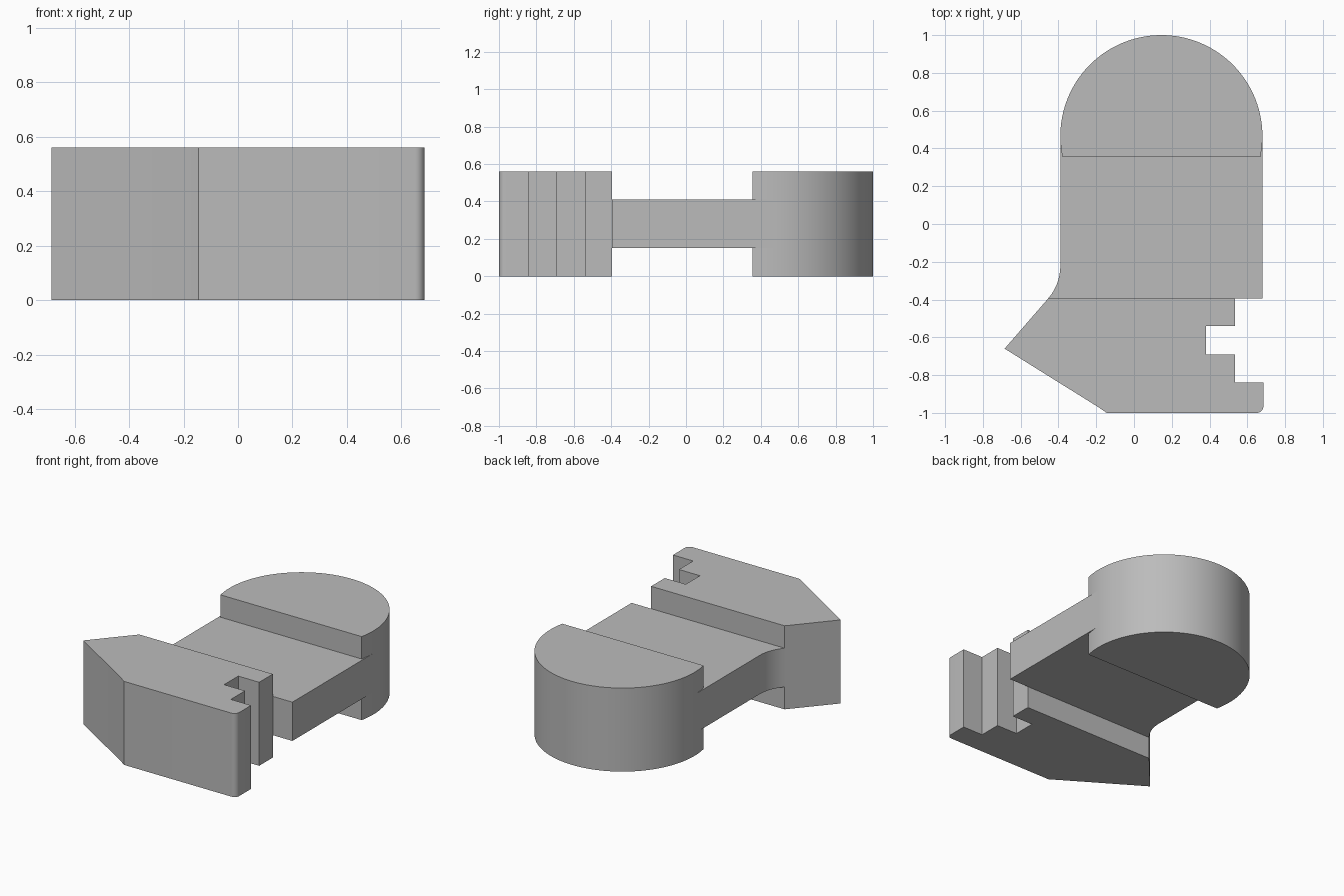
import bpy
import bmesh
from math import cos, sin, radians, sqrt, asin, degrees

cube = bpy.data.objects.get("Cube")
if cube:
    bpy.data.objects.remove(cube, do_unlink=True)

HEIGHT = 0.56
GREY = (0.5, 0.5, 0.5, 1)
mat = bpy.data.materials.new("plain grey")
mat.use_nodes = True
mat.diffuse_color = GREY
mat.node_tree.nodes["Principled BSDF"].inputs["Base Color"].default_value = GREY


def arc(cx, cy, r, start, end, steps):
    """Points on an arc, angles in degrees."""
    angles = [radians(start + (end - start) * i / steps) for i in range(steps + 1)]
    return [(cx + r * cos(a), cy + r * sin(a)) for a in angles]


def slab(name, outline, bottom, top):
    """Extrude a plan outline between two heights."""
    bm = bmesh.new()
    base = bm.faces.new([bm.verts.new((x, y, bottom)) for x, y in outline])
    ext = bmesh.ops.extrude_face_region(bm, geom=[base])
    verts = [v for v in ext["geom"] if isinstance(v, bmesh.types.BMVert)]
    bmesh.ops.translate(bm, verts=verts, vec=(0, 0, top - bottom))
    bmesh.ops.recalc_face_normals(bm, faces=bm.faces)
    mesh = bpy.data.meshes.new(name)
    bm.to_mesh(mesh)
    bm.free()
    mesh.materials.append(mat)
    obj = bpy.data.objects.new(name, mesh)
    bpy.context.collection.objects.link(obj)
    bpy.ops.object.select_all(action="DESELECT")
    obj.select_set(True)
    bpy.context.view_layer.objects.active = obj
    bpy.ops.object.shade_smooth_by_angle(angle=radians(25))
    return obj


# Round end: a disc with its front cut off flat
cx, cy, r, cut = 0.145, 0.465, 0.535, 0.355
dip = degrees(asin((cy - cut) / r))
slab("round_end", arc(cx, cy, r, -dip, 180 + dip, 96), 0, HEIGHT)

# Thinner web with a fillet running out into the head
neck = -0.395
fillet = arc(-0.655, -0.221, 0.265, 0, -41, 12)
slab("web", [(cx + r, neck), (cx + r, cy), (cx - r, cy)] + fillet, 0.15, 0.41)

# Head with a pointed side and a stepped, notched side
head = [(fillet[-1][0], neck), (-0.685, -0.66), (-0.185, -0.972), (-0.165, -0.986), (-0.145, -1)]
head += arc(0.65, -0.965, 0.035, -90, 0, 8)
head += [(0.685, -0.84), (0.535, -0.84), (0.535, -0.69), (0.38, -0.69),
         (0.38, -0.54), (0.535, -0.54), (0.535, neck)]
slab("head", head, 0, HEIGHT)
